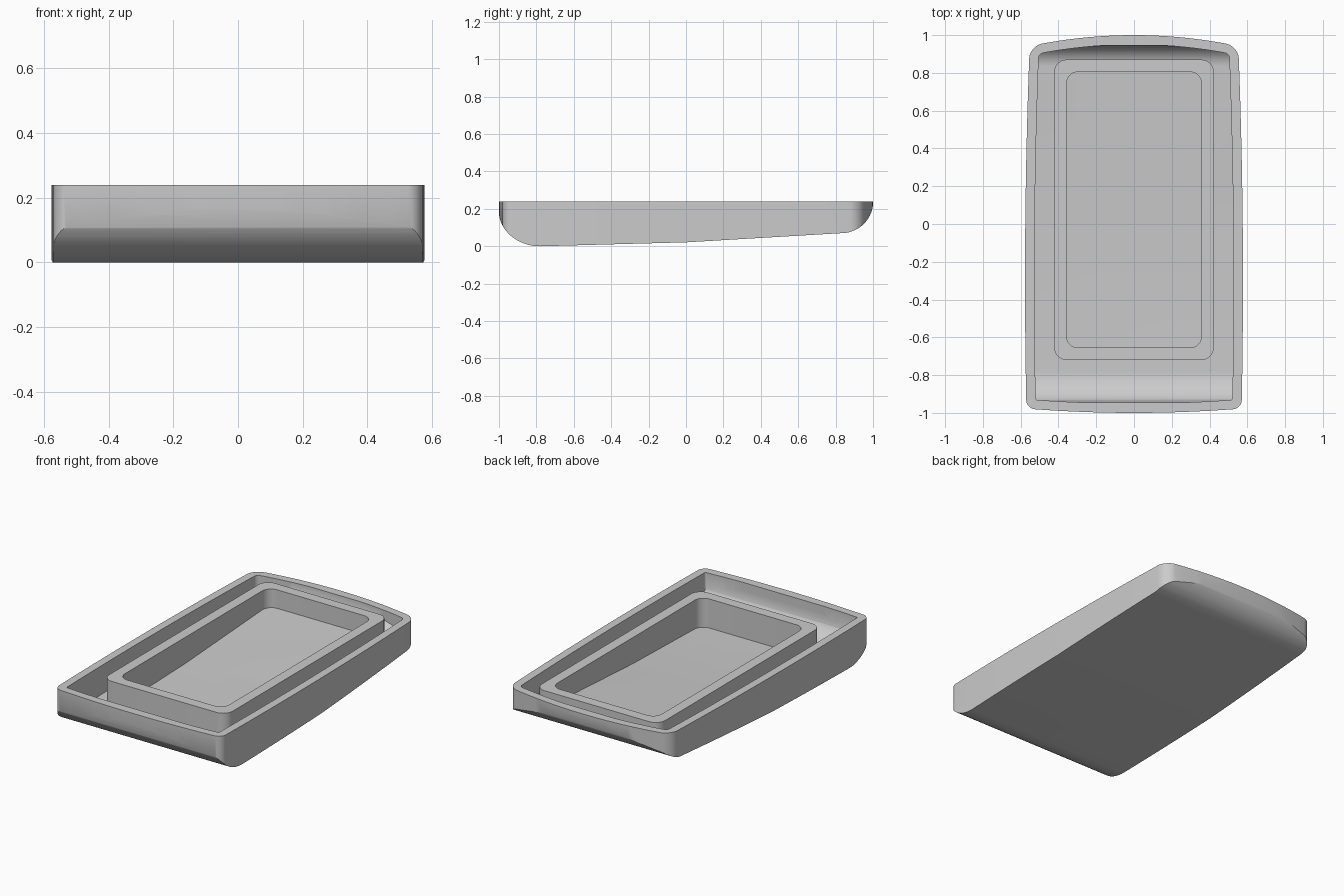
import bpy, bmesh
from math import sin, cos, pi, radians
from mathutils import Vector

if "Cube" in bpy.data.objects:
    bpy.data.objects.remove(bpy.data.objects["Cube"], do_unlink=True)

TOP = 0.24      # rim height
WALL = 0.05     # side wall thickness
FLOOR = 0.057   # floor thickness

grey = bpy.data.materials.new("plain grey")
grey.use_nodes = True
colour = (0.6, 0.6, 0.6, 1)
grey.diffuse_color = colour
grey.node_tree.nodes["Principled BSDF"].inputs["Base Color"].default_value = colour


def corner(a, tip, b, steps=10):
    """Quarter-ellipse from a to b, bulging toward tip."""
    a, tip, b = Vector(a), Vector(tip), Vector(b)
    c = a + b - tip
    turns = [i / steps * pi / 2 for i in range(steps + 1)]
    return [c + (a - c) * cos(t) + (b - c) * sin(t) for t in turns]


def prism(name, points, low, high, axis):
    """Extrude a closed outline along x or z."""
    place = {"z": lambda p, h: (p[0], p[1], h), "x": lambda p, h: (h, p[0], p[1])}[axis]
    bm = bmesh.new()
    face = bm.faces.new([bm.verts.new(place(p, low)) for p in points])
    new = bmesh.ops.extrude_face_region(bm, geom=[face])["geom"]
    shift = Vector(place((0, 0), high - low))
    bmesh.ops.translate(bm, vec=shift, verts=[v for v in new if isinstance(v, bmesh.types.BMVert)])
    bmesh.ops.recalc_face_normals(bm, faces=bm.faces)
    mesh = bpy.data.meshes.new(name)
    bm.to_mesh(mesh)
    bm.free()
    mesh.materials.append(grey)
    ob = bpy.data.objects.new(name, mesh)
    bpy.context.collection.objects.link(ob)
    return ob


def combine(ob, tool, operation):
    mod = ob.modifiers.new("cut", 'BOOLEAN')
    mod.operation, mod.object, mod.solver = operation, tool, 'EXACT'
    bpy.context.view_layer.objects.active = ob
    bpy.ops.object.modifier_apply(modifier=mod.name)
    bpy.data.objects.remove(tool, do_unlink=True)


def plan(inset):
    """Outline from above: gently bowed sides and ends, rounded corners."""
    def side(y):
        return 0.577 - inset - 0.016 * (y + 0.3) ** 2

    def front(x):
        return inset - 1 + 0.07 * x * x

    def back(x):
        return 1 - inset - 0.19 * x * x

    rf, rb = max(0.045 - inset, 0.006), max(0.065 - inset, 0.02)
    xf, xb = side(-0.97), side(0.95)
    yf, yb = front(xf), back(xb)
    half = [(x, front(x)) for x in [(xf - rf) * i / 8 for i in range(8)]]
    half += corner((xf - rf, front(xf - rf)), (xf, yf), (side(yf + rf), yf + rf))
    ys = [yf + rf + (yb - yf - rf - rb) * i / 14 for i in range(1, 14)]
    half += [(side(y), y) for y in ys]
    half += corner((side(yb - rb), yb - rb), (xb, yb), (xb - rb, back(xb - rb)))
    half += [(x, back(x)) for x in [(xb - rb) * (1 - i / 10) for i in range(1, 11)]]
    return half + [(-p[0], p[1]) for p in half[-2:0:-1]]


def belly(name, inset):
    """Side profile: keel with a bend at the middle, curving up at both ends."""
    y0, y1 = inset - 1.001, 1.001 - inset
    points = [(y0, 0.5)]
    points += corner((y0, 0.19), (y0, inset), (-0.78, inset), 20)
    points += [(0, 0.021 + inset)]
    points += corner((0.83, 0.07 + inset), (y1, 0.07 + inset), (y1, TOP), 20)
    points += [(y1, 0.5)]
    return prism(name, points, -0.8, 0.8, "x")


def rounded_rect(w, y0, y1, r):
    pts = []
    for sx, sy, y in ((1, -1, y0), (1, 1, y1), (-1, 1, y1), (-1, -1, y0)):
        arc = corner((sx * (w - r), y), (sx * w, y), (sx * w, y - sy * r))
        pts += arc if sx * sy < 0 else arc[::-1]
    return pts


# Hollow outer tray
tray = prism("tray_shell", plan(0), -0.1, TOP, "z")
combine(tray, belly("tray_belly", 0), 'INTERSECT')
cavity = prism("tray_cavity", plan(WALL), -0.1, 0.45, "z")
combine(cavity, belly("cavity_belly", FLOOR), 'INTERSECT')
combine(tray, cavity, 'DIFFERENCE')

# Raised inner frame standing on the floor
frame = prism("inner_frame", rounded_rect(0.422, -0.72, 0.87, 0.065), -0.1, TOP, "z")
opening = prism("frame_opening", rounded_rect(0.357, -0.655, 0.805, 0.06), -0.2, 0.5, "z")
combine(frame, opening, 'DIFFERENCE')
combine(frame, belly("frame_foot", FLOOR / 2), 'INTERSECT')

for ob in (tray, frame):
    bpy.ops.object.select_all(action='DESELECT')
    ob.select_set(True)
    bpy.context.view_layer.objects.active = ob
    bpy.ops.object.shade_smooth_by_angle(angle=radians(30))
